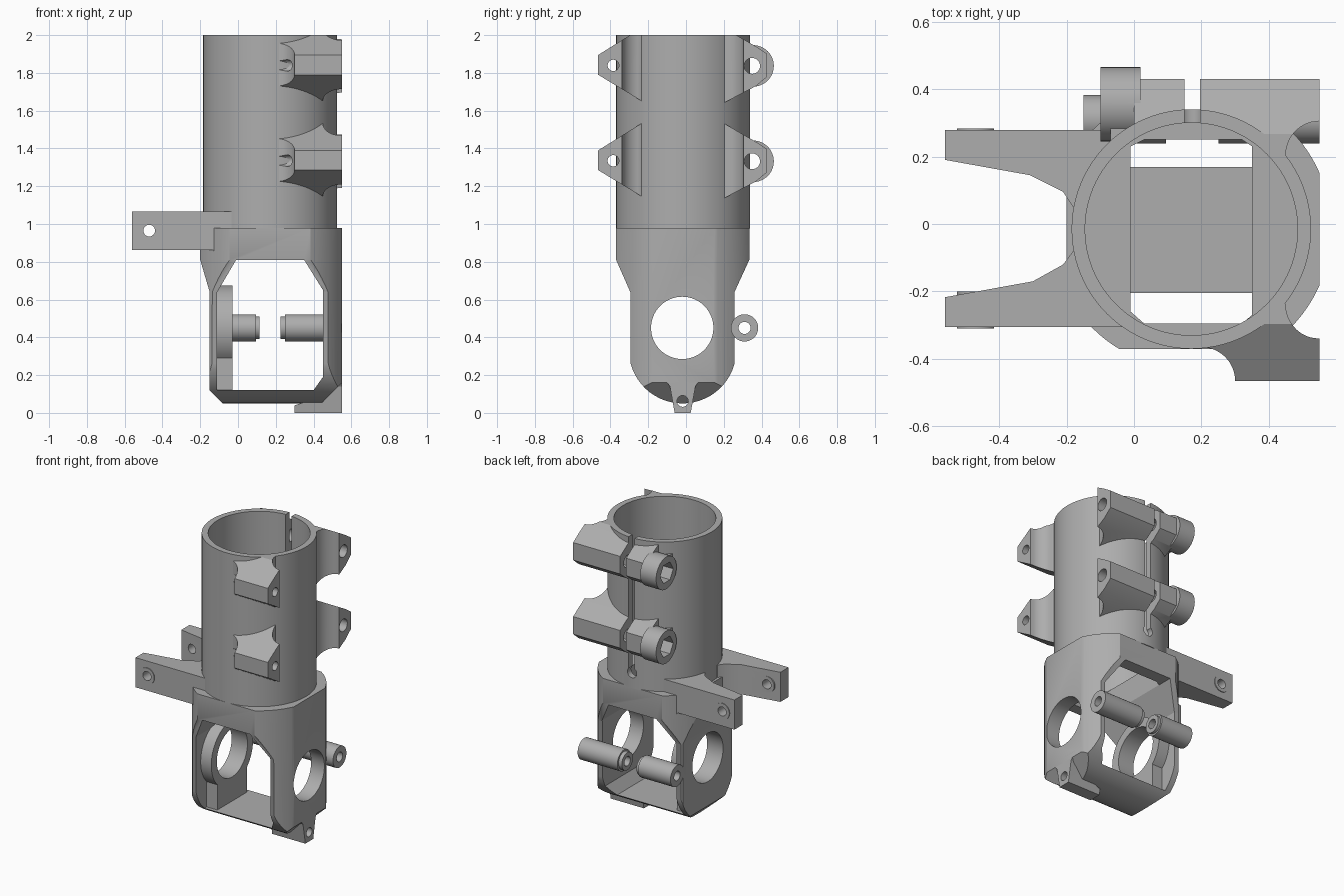
import bpy, bmesh, math

cube = bpy.data.objects.get("Cube")
if cube:
    bpy.data.objects.remove(cube)

grey = bpy.data.materials.new("plain_grey")
grey.use_nodes = True
GREY = (0.42, 0.42, 0.42, 1)
grey.diffuse_color = GREY
grey.node_tree.nodes["Principled BSDF"].inputs["Base Color"].default_value = GREY

CX, CY = 0.17, -0.015          # tube axis
parts = []


def prism(name, pts, axis, lo, hi):
    """Extrude a 2D outline along an axis (outline uses the other two axes in order)."""
    def place(p, t):
        c = list(p)
        c.insert("xyz".index(axis), t)
        return c
    bm = bmesh.new()
    a = [bm.verts.new(place(p, lo)) for p in pts]
    b = [bm.verts.new(place(p, hi)) for p in pts]
    bm.faces.new(a)
    bm.faces.new(b)
    for i in range(len(pts)):
        j = (i + 1) % len(pts)
        bm.faces.new((a[i], a[j], b[j], b[i]))
    bmesh.ops.recalc_face_normals(bm, faces=bm.faces)
    me = bpy.data.meshes.new(name)
    bm.to_mesh(me)
    bm.free()
    me.materials.append(grey)
    ob = bpy.data.objects.new(name, me)
    bpy.context.collection.objects.link(ob)
    return ob


def arc(c, r, a0, a1, n):
    return [(c[0] + r * math.cos(math.radians(a0 + (a1 - a0) * i / n)),
             c[1] + r * math.sin(math.radians(a0 + (a1 - a0) * i / n))) for i in range(n + 1)]


def rod(name, c, r, axis, lo, hi, n=48):
    return prism(name, arc(c, r, 0, 360, n)[:-1], axis, lo, hi)


def box(name, x, y, z):
    return prism(name, [(x[0], y[0]), (x[1], y[0]), (x[1], y[1]), (x[0], y[1])], "z", *z)


def combine(ob, tool, op="DIFFERENCE"):
    """Apply a boolean and discard the tool."""
    m = ob.modifiers.new("cut", "BOOLEAN")
    m.operation, m.object, m.solver = op, tool, "EXACT"
    bpy.context.view_layer.update()
    dg = bpy.context.evaluated_depsgraph_get()
    me = bpy.data.meshes.new_from_object(ob.evaluated_get(dg))
    ob.modifiers.clear()
    ob.data = me
    bpy.data.objects.remove(tool)


def bore(ob):
    combine(ob, rod("bore", (CX, CY), 0.315, "z", 0.98, 2.2, 96))


def keep(ob):
    parts.append(ob)
    return ob


# Split clamp tube
tube = keep(rod("clamp_tube", (CX, CY), 0.355, "z", 0.975, 2, 96))
combine(tube, rod("bore", (CX, CY), 0.315, "z", 0.9, 2.2, 96))
combine(tube, box("slit", (0.15, 0.195), (0.1, 0.6), (1.08, 2.2)))
combine(tube, rod("slit_end", (CX, 1.08), 0.035, "y", 0.1, 0.6, 24))

# Lower cage: side outline, trimmed by front outline and by a round plan
side = arc((-0.018, 0.335), 0.285, 195, 345, 24) + [
    (0.257, 0.64), (0.335, 0.81), (0.335, 0.98), (-0.37, 0.98), (-0.37, 0.81), (-0.295, 0.64)]
cage = keep(prism("cage", side, "x", -0.25, 0.6))
front = [(-0.2, 1.1), (-0.2, 0.81), (-0.15, 0.64), (-0.15, 0.12), (-0.08, 0.05),
         (0.44, 0.05), (0.55, 0.16), (0.55, 1.1)]
combine(cage, prism("front_trim", front, "y", -1, 1), "INTERSECT")
combine(cage, rod("plan_trim", (CX, CY), 0.415, "z", -0.1, 1.2, 96), "INTERSECT")
window = [(-0.11, 0.12), (0.4, 0.12), (0.45, 0.19), (0.45, 0.65), (0.35, 0.81),
          (-0.01, 0.81), (-0.11, 0.64)]
combine(cage, prism("window", window, "y", -1, 1))
deck_hole = [(0.03, -0.295), (0.32, -0.295), (0.35, -0.27), (0.35, 0.23), (0.32, 0.25),
             (0.03, 0.25), (-0.01, 0.23), (-0.01, -0.26)]
combine(cage, prism("deck_hole", deck_hole, "z", 0.7, 1.1))
combine(cage, rod("side_hole", (-0.02, 0.45), 0.165, "x", -1, 1, 64))

# Bearing ring inside the right wall, with its support block
ring = keep(rod("bearing_ring", (-0.02, 0.45), 0.225, "x", -0.13, -0.03, 64))
combine(ring, box("ring_block", (-0.125, -0.03), (-0.18, 0.14), (0.1, 0.4)), "UNION")
combine(ring, rod("ring_hole", (-0.02, 0.45), 0.165, "x", -1, 1, 64))

# Hinge pins at the back
for name, lo, hi, tip in (("left_pin", 0.25, 0.55, 0.225), ("right_pin", -0.15, 0.095, 0.115)):
    c = (0.31, 0.45)
    pin = keep(rod(name, c, 0.072, "x", lo, hi))
    combine(pin, rod("tip", c, 0.06, "x", min(tip, lo + 0.05), max(tip, lo + 0.05)), "UNION")
    combine(pin, rod("pin_hole", c, 0.032, "x", -1, 1, 32))

# Foot tab under the left wall
foot = keep(prism("foot_tab", [(-0.06, 0), (0.025, 0), (0.05, 0.14), (0.09, 0.2), (-0.13, 0.2),
                               (-0.085, 0.14)], "x", 0.3, 0.55))
tab = [(0.3, 0), (0.55, 0), (0.55, 0.2), (0.5, 0.2), (0.42, 0.1), (0.36, 0.06), (0.3, 0.04)]
combine(foot, prism("tab_trim", tab, "y", -1, 1), "INTERSECT")
combine(foot, rod("tab_hole", (-0.018, 0.062), 0.03, "x", -1, 1, 24))

# Mounting ears and clamp bolts at two heights
front_plan = [(0.3, -0.465), (0.55, -0.465), (0.55, -0.34)] + arc((0.55, -0.24), 0.1, 255, 180, 8) \
    + [(0.43, -0.2), (0.2, -0.3), (0.2, -0.365)] + arc((0.2, -0.465), 0.1, 80, 10, 6)
back_plan = [(0.195, 0.43), (0.55, 0.43), (0.55, 0.305)] + arc((0.55, 0.205), 0.1, 105, 180, 8) \
    + [(0.43, 0.15), (0.195, 0.28)]
for label, z in (("lower", 1.335), ("upper", 1.84)):
    prof = [(-0.465, z + 0.055), (-0.465, z - 0.05), (-0.2, z - 0.21), (-0.1, z - 0.21),
            (-0.1, z + 0.22), (-0.2, z + 0.22)]
    ear = keep(prism(label + "_front_ear", front_plan, "z", z - 0.3, min(z + 0.3, 2)))
    combine(ear, prism("ear_trim", prof, "x", -1, 1), "INTERSECT")
    combine(ear, rod("ear_hole", (-0.385, z), 0.03, "x", -1, 1, 24))
    bore(ear)

    prof = [(0.43, z + 0.06), (0.37, z + 0.1), (0.18, z + 0.21), (0.1, z + 0.21),
            (0.1, z - 0.21), (0.18, z - 0.21), (0.37, z - 0.11), (0.43, z - 0.06)]
    ear = keep(prism(label + "_back_ear", back_plan, "z", z - 0.3, min(z + 0.3, 2)))
    lug = keep(box(label + "_clamp_lug", (0.0, 0.15), (0.2, 0.43), (z - 0.3, min(z + 0.3, 2))))
    neck = box("neck", (-0.07, 0.05), (0.18, 0.36), (z - 0.08, z + 0.08))
    combine(lug, prism("lug_trim", prof, "x", -1, 1), "INTERSECT")
    combine(lug, neck, "UNION")
    combine(lug, rod("head", (0.355, z - 0.003), 0.11, "x", -0.1, 0.02), "UNION")
    combine(lug, rod("hex_pocket", (0.35, z - 0.003), 0.07, "x", -0.2, -0.02, 6))
    combine(ear, prism("ear_trim", prof, "x", -1, 1), "INTERSECT")
    for ob in (ear, lug):
        combine(ob, rod("bolt_hole", (0.35, z - 0.003), 0.042, "x", -1, 1, 32))
        bore(ob)

# Pair of arms reaching out to the right
arms = {
    "front_arm": ([(-0.56, -0.305), (-0.56, -0.217), (-0.3, -0.17), (-0.21, -0.12), (-0.18, -0.08),
                   (-0.1, -0.08), (-0.01, -0.305)], -0.31, -0.2),
    "back_arm": ([(-0.56, 0.278), (-0.56, 0.19), (-0.31, 0.145), (-0.21, 0.095), (-0.18, 0.05),
                  (-0.1, 0.05), (-0.01, 0.278)], 0.283, 0.2)}
for name, (plan, face, root) in arms.items():
    arm = keep(prism(name, plan, "z", 0.863, 1.065))
    c = (-0.47, 0.965)
    combine(arm, rod("pad", c, 0.055, "y", min(face, root), max(face, root)), "UNION")
    combine(arm, rod("arm_hole", c, 0.031, "y", -1, 1, 24))
    bore(arm)
# Strut joining the arm roots, and a lower gusset on each side
for name, y in (("front_gusset", (-0.305, -0.2)), ("back_gusset", (0.17, 0.278))):
    keep(prism(name, [(-0.11, 0.83), (-0.02, 0.82), (-0.02, 0.97), (-0.13, 0.97), (-0.13, 0.86)],
               "y", *y))

# Smooth curved faces, keeping edges sharp
bpy.ops.object.select_all(action="DESELECT")
for ob in parts:
    ob.select_set(True)
    bpy.context.view_layer.objects.active = ob
bpy.ops.object.shade_smooth_by_angle(angle=math.radians(25))
